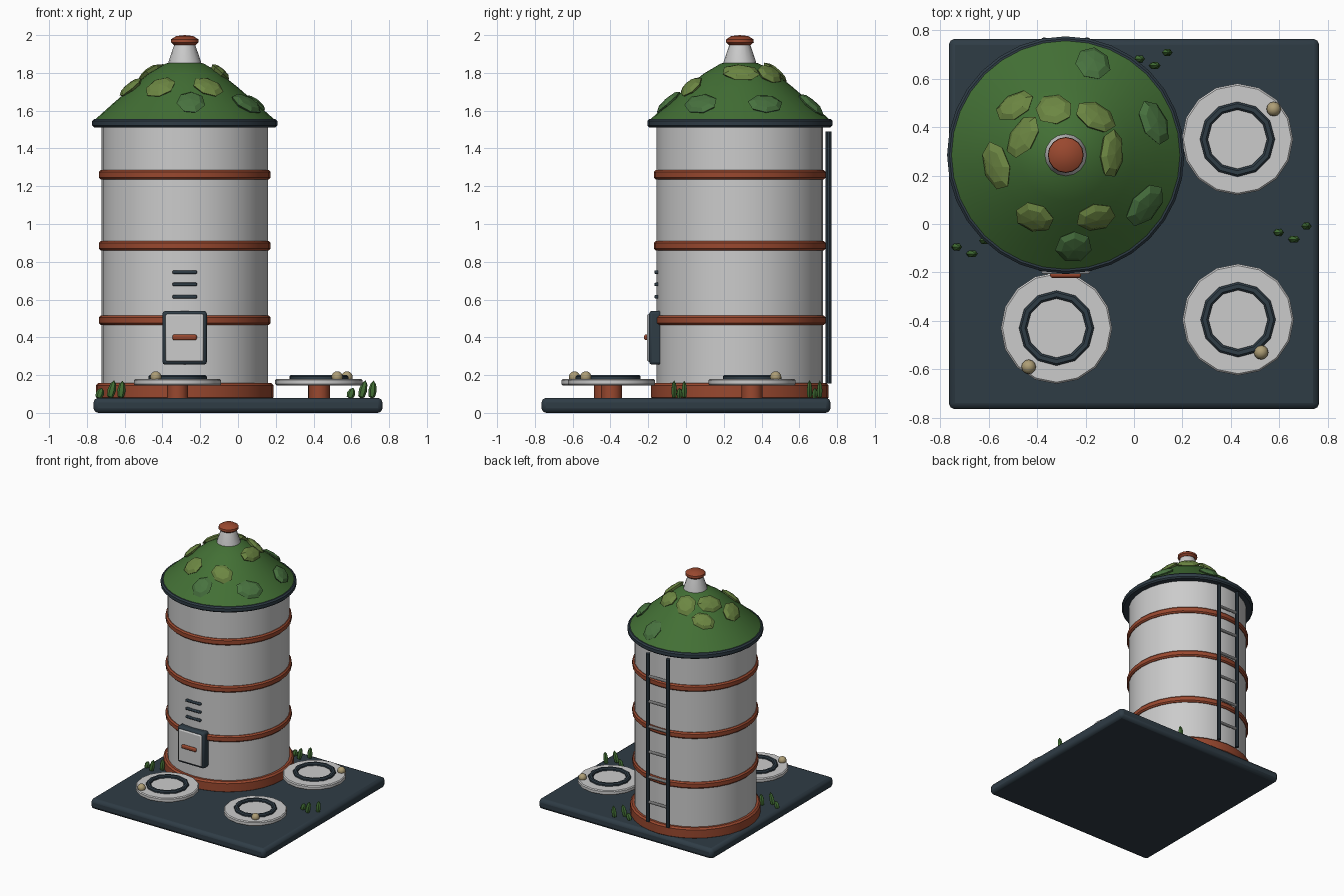
import bpy, bmesh, math, random
from mathutils import Vector, Matrix

if "Cube" in bpy.data.objects:
    bpy.data.objects.remove(bpy.data.objects["Cube"])

random.seed(4)
CX, CY = -0.282, 0.285      # silo axis


def mat(name, rgb):
    m = bpy.data.materials.new(name)
    m.diffuse_color = (*rgb, 1)
    m.use_nodes = True
    m.node_tree.nodes["Principled BSDF"].inputs["Base Color"].default_value = m.diffuse_color
    return m


DARK = mat("slate", (0.028, 0.045, 0.06))
RED = mat("rust", (0.32, 0.065, 0.028))
GREEN = mat("roof_green", (0.055, 0.16, 0.035))
LIGHT = mat("leaf_light", (0.15, 0.24, 0.055))
MID = mat("leaf_mid", (0.065, 0.17, 0.05))
TAN = mat("tan", (0.42, 0.34, 0.18))


def finish(name, bm, loc=(0, 0, 0), material=None, smooth=True, bevel=0):
    bmesh.ops.recalc_face_normals(bm, faces=bm.faces)
    me = bpy.data.meshes.new(name)
    bm.to_mesh(me)
    bm.free()
    ob = bpy.data.objects.new(name, me)
    bpy.context.collection.objects.link(ob)
    ob.location = loc
    if material:
        me.materials.append(material)
    if bevel:
        b = ob.modifiers.new("bevel", 'BEVEL')
        b.width, b.segments = bevel, 2
    if smooth:
        bpy.context.view_layer.objects.active = ob
        ob.select_set(True)
        bpy.ops.object.shade_smooth_by_angle(angle=math.radians(35))
        ob.select_set(False)
    return ob


def lathe(name, profile, loc, n=32, material=None, smooth=True, closed=False):
    """Spin (radius, z) points; closed joins the last point to the first."""
    bm = bmesh.new()
    rings = []
    for r, z in profile:
        if r == 0:
            rings.append([bm.verts.new((0, 0, z))] * n)
        else:
            rings.append([bm.verts.new((r * math.cos(2 * math.pi * k / n),
                                        r * math.sin(2 * math.pi * k / n), z)) for k in range(n)])
    pairs = list(zip(rings, rings[1:])) + ([(rings[-1], rings[0])] if closed else [])
    for a, b in pairs:
        for k in range(n):
            j = (k + 1) % n
            bm.faces.new(list(dict.fromkeys((a[k], a[j], b[j], b[k]))))
    return finish(name, bm, loc, material, smooth)


def disc(name, r, z0, z1, loc, n=32, material=None, b=0.008):
    prof = [(0, z0), (r - b, z0), (r, z0 + b), (r, z1 - b), (r - b, z1), (0, z1)]
    return lathe(name, prof, loc, n, material)


def box(name, lo, hi, material=None, bevel=0.01):
    bm = bmesh.new()
    bmesh.ops.create_cube(bm, size=1)
    lo, hi = Vector(lo), Vector(hi)
    bmesh.ops.scale(bm, vec=hi - lo, verts=bm.verts)
    return finish(name, bm, (lo + hi) / 2, material, True, bevel)


def rod(name, a, b, r, material=None, n=10):
    a, b = Vector(a), Vector(b)
    bm = bmesh.new()
    bmesh.ops.create_cone(bm, cap_ends=True, segments=n, radius1=r, radius2=r, depth=(b - a).length)
    bm.transform((b - a).to_track_quat('Z', 'Y').to_matrix().to_4x4())
    return finish(name, bm, (a + b) / 2, material)


# base and silo body
box("base_plate", (-0.765, -0.765, 0), (0.765, 0.765, 0.08), DARK, 0.025)
S = (CX, CY, 0)
disc("silo_footing", 0.47, 0.07, 0.158, S, 32, RED, 0.012)
disc("silo_body", 0.44, 0.15, 1.53, S, 32)
for i, z in enumerate((0.49, 0.885, 1.26)):
    b = 0.01
    lathe(f"silo_band_{i}", [(0.43, z - 0.025), (0.455 - b, z - 0.025), (0.455, z - 0.025 + b),
                             (0.455, z + 0.025 - b), (0.455 - b, z + 0.025), (0.43, z + 0.025)],
          S, 32, RED, closed=True)

# roof
disc("roof_rim", 0.49, 1.512, 1.556, S, 32, DARK, 0.01)
ROOF = [(0.475, 1.553), (0.38, 1.638), (0.28, 1.725), (0.19, 1.797), (0.1, 1.85), (0, 1.87)]
lathe("roof", [(0, 1.55)] + ROOF, S, 32, GREEN)
lathe("vent_stack", [(0, 1.84), (0.088, 1.84), (0.085, 1.862), (0.05, 1.965), (0, 1.965)], S, 16)
lathe("vent_cap", [(0, 1.948), (0.058, 1.948), (0.074, 1.962), (0.072, 1.978), (0.045, 1.995), (0, 2.0)],
      S, 16, RED)

# leafy patches lying on the roof: x, y, half length, half width, heading in degrees
LEAVES = [(-0.17, 0.66, .085, .075, 80), (-0.49, 0.485, .09, .065, 15), (-0.33, 0.47, .085, .075, 120),
          (-0.16, 0.44, .09, .07, -15), (0.08, 0.42, .1, .07, 120), (-0.455, 0.36, .1, .068, 50),
          (-0.565, 0.24, .105, .07, 110), (-0.095, 0.29, .105, .062, 80), (-0.41, 0.03, .085, .075, 10),
          (-0.16, 0.03, .085, .07, -10), (0.045, 0.08, .105, .075, 40), (-0.25, -0.09, .085, .075, 90)]
for i, (x, y, l, w, ang) in enumerate(LEAVES):
    dx, dy = x - CX, y - CY
    r = math.hypot(dx, dy)
    for (r1, z1), (r0, z0) in zip(ROOF, ROOF[1:]):
        if r0 <= r <= r1:
            z = z0 + (z1 - z0) * (r - r0) / (r1 - r0)
    normal = Vector((dx / r * 0.66, dy / r * 0.66, 0.75)).normalized()
    t = Vector((math.cos(math.radians(ang)), math.sin(math.radians(ang)), 0))
    t = (t - normal * t.dot(normal)).normalized()
    rot = Matrix((t, normal.cross(t), normal)).transposed().to_4x4()
    ob = lathe(f"roof_leaf_{i}", [(0, -0.02), (0.75, -0.02), (1, 0.006), (0.68, 0.022), (0, 0.028)],
               (0, 0, 0), 7, MID if r > 0.34 else LIGHT, smooth=False)
    for v in ob.data.vertices:
        v.co.x *= l * random.uniform(0.96, 1.04)
        v.co.y *= w * random.uniform(0.96, 1.04)
    ob.data.transform(rot)
    ob.location = (x, y, z)

# hatch with handle, and louvres above it
box("hatch_frame", (-0.4, -0.195, 0.255), (-0.165, -0.11, 0.54), DARK, 0.015)
box("hatch_panel", (-0.383, -0.206, 0.272), (-0.182, -0.16, 0.523), None, 0.008)
box("hatch_handle", (-0.347, -0.222, 0.385), (-0.218, -0.2, 0.415), RED, 0.009)
for i in range(3):
    z = 0.615 + 0.065 * i
    box(f"louvre_{i}", (-0.347, -0.168, z - 0.009), (-0.217, -0.13, z + 0.009), DARK, 0.006)

# ladder on the back
LY = CY + 0.47
for side in (-1, 1):
    x = CX + side * 0.088
    rod(f"ladder_rail_{side}", (x, LY, 0.155), (x, LY, 1.49), 0.016, DARK)
for i in range(6):
    z = 0.31 + 0.2 * i
    rod(f"ladder_rung_{i}", (CX - 0.088, LY, z), (CX + 0.088, LY, z), 0.011)

# round pads on stems, each with a ring and a ball: pad centre, ball position
PADS = [(-0.32, -0.43, -0.435, -0.59), (0.43, -0.395, 0.525, -0.53), (0.427, 0.35, 0.577, 0.475)]
for i, (x, y, bx, by) in enumerate(PADS):
    disc(f"pad_stem_{i}", 0.056, 0.07, 0.15, (x, y, 0), 12, RED, 0.004)
    disc(f"pad_{i}", 0.23, 0.145, 0.18, (x, y, 0), 16, None, 0.007)
    lathe(f"pad_ring_{i}", [(0.122, 0.175), (0.122, 0.192), (0.13, 0.2), (0.147, 0.2),
                            (0.155, 0.192), (0.155, 0.175)], (x, y, 0), 12, DARK, closed=True)
    bm = bmesh.new()
    bmesh.ops.create_uvsphere(bm, u_segments=12, v_segments=8, radius=0.03)
    finish(f"pad_ball_{i}", bm, (bx, by, 0.19), TAN)

# grass tufts, three blades each: offset, height, lean
for i, (x, y) in enumerate([(-0.675, -0.095), (0.655, -0.035), (0.08, 0.682)]):
    for j, (ox, oy, h, lean) in enumerate([(-0.055, 0.0, 0.06, 0.35), (0.008, -0.028, 0.1, 0.25),
                                           (0.058, 0.026, 0.095, 0.12)]):
        ob = lathe(f"grass_{i}_{j}", [(0, 0), (0.017, 0.1 * h), (0.022, 0.45 * h), (0.015, 0.8 * h), (0, h)],
                   (x + ox - lean * h / 2, y + oy, 0.076), 6, GREEN)
        ob.data.transform(Matrix.Rotation(lean, 4, 'Y') @ Matrix.Diagonal((1, 0.75, 1, 1)))
